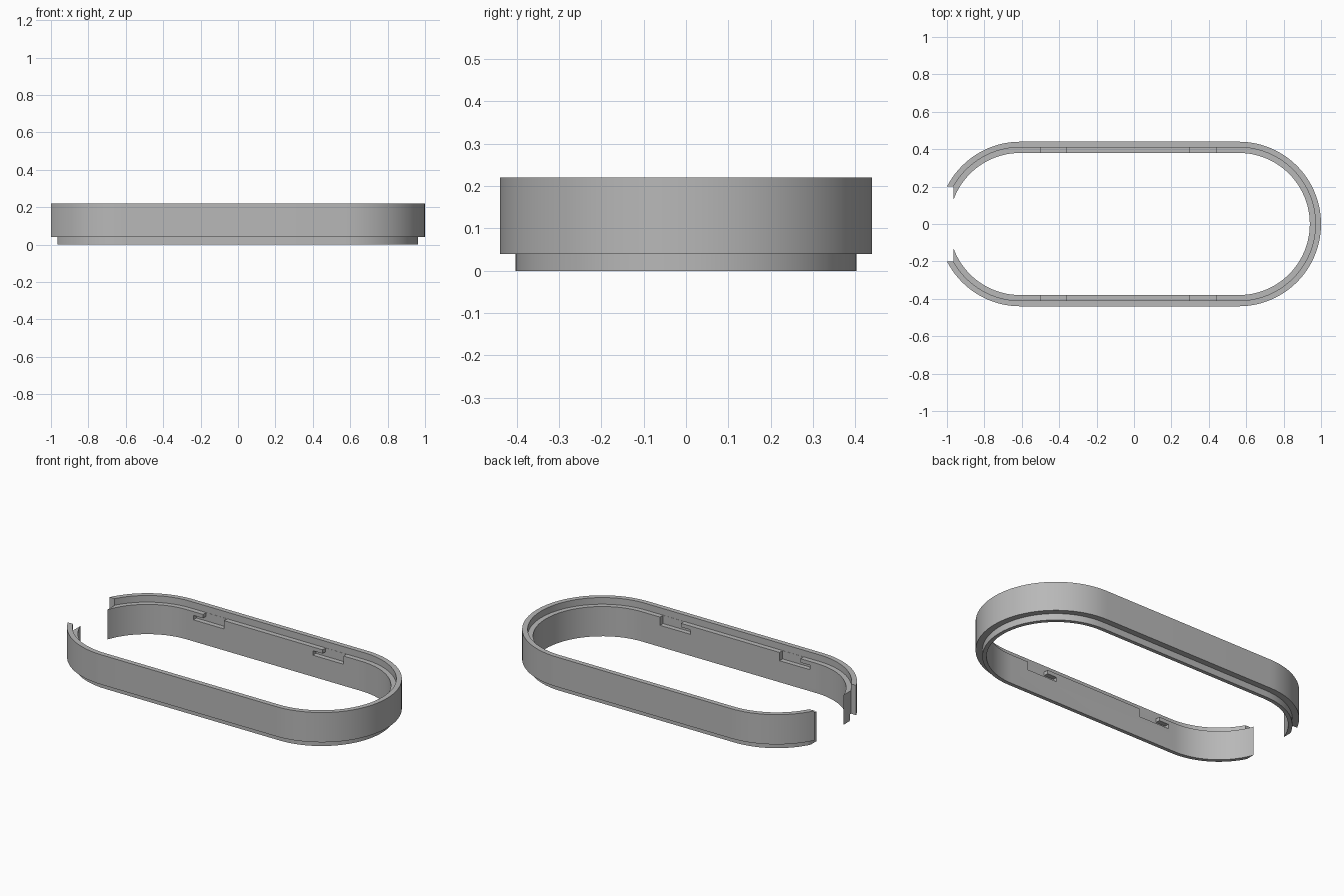
import bpy, bmesh
from math import cos, sin, pi, radians
from mathutils import Vector

cube = bpy.data.objects.get("Cube")
if cube:
    bpy.data.objects.remove(cube, do_unlink=True)

grey = bpy.data.materials.new("mid_grey")
grey.use_nodes = True
grey.diffuse_color = (0.48, 0.48, 0.48, 1)
grey.node_tree.nodes["Principled BSDF"].inputs["Base Color"].default_value = (0.48, 0.48, 0.48, 1)


def finish(bm, name):
    bmesh.ops.recalc_face_normals(bm, faces=bm.faces)
    mesh = bpy.data.meshes.new(name)
    bm.to_mesh(mesh)
    bm.free()
    mesh.materials.append(grey)
    obj = bpy.data.objects.new(name, mesh)
    bpy.context.collection.objects.link(obj)
    return obj


def cut_box(name, x, y, z):
    """Box cutter given as (low, high) on each axis."""
    bm = bmesh.new()
    bmesh.ops.create_cube(bm, size=1)
    for v in bm.verts:
        v.co = Vector([lo if c < 0 else hi for c, (lo, hi) in zip(v.co, (x, y, z))])
    obj = finish(bm, name)
    obj.hide_render = True
    return obj


# Stepped wall section (radius, height) swept round a stadium path
SECTION = [(0.38, 0), (0.403, 0), (0.403, 0.04), (0.44, 0.04),
           (0.44, 0.22), (0.41, 0.22), (0.41, 0.18), (0.38, 0.18)]
STEPS = 48
path = []
for centre, start in ((0.56, -pi / 2), (-0.608, pi / 2)):
    path += [(centre, start + pi * i / STEPS) for i in range(STEPS + 1)]

bm = bmesh.new()
rings = [[bm.verts.new((cx + r * cos(a), r * sin(a), z)) for r, z in SECTION]
         for cx, a in path]
for i, ring in enumerate(rings):
    following = rings[(i + 1) % len(rings)]
    for j in range(len(SECTION)):
        k = (j + 1) % len(SECTION)
        bm.faces.new((ring[j], following[j], following[k], ring[k]))
frame = finish(bm, "stepped_frame")

# Opening at the right end
cutters = [cut_box("end_opening_cutter", (-1.2, -0.965), (-0.2, 0.2), (-0.1, 0.4))]

# Catch slots: an open notch with a short arm under the ledge
for x in (-0.5, 0.3):
    for side in (-1, 1):
        y = sorted((side * 0.36, side * 0.409))
        cutters.append(cut_box("notch_cutter", (x, x + 0.14), y, (0.13, 0.2)))
        cutters.append(cut_box("arm_cutter", (x - 0.065, x + 0.02), y, (0.1302, 0.157)))

for cutter in cutters:
    mod = frame.modifiers.new(cutter.name, 'BOOLEAN')
    mod.operation = 'DIFFERENCE'
    mod.solver = 'EXACT'
    mod.object = cutter

# Bake the cuts and drop the cutters
bpy.context.view_layer.update()
result = bpy.data.meshes.new_from_object(
    frame.evaluated_get(bpy.context.evaluated_depsgraph_get()))
frame.modifiers.clear()
frame.data = result
for cutter in cutters:
    bpy.data.objects.remove(cutter, do_unlink=True)

# Smooth curved walls, sharp steps
bpy.ops.object.select_all(action='DESELECT')
frame.select_set(True)
bpy.context.view_layer.objects.active = frame
bpy.ops.object.shade_smooth_by_angle(angle=radians(30))
